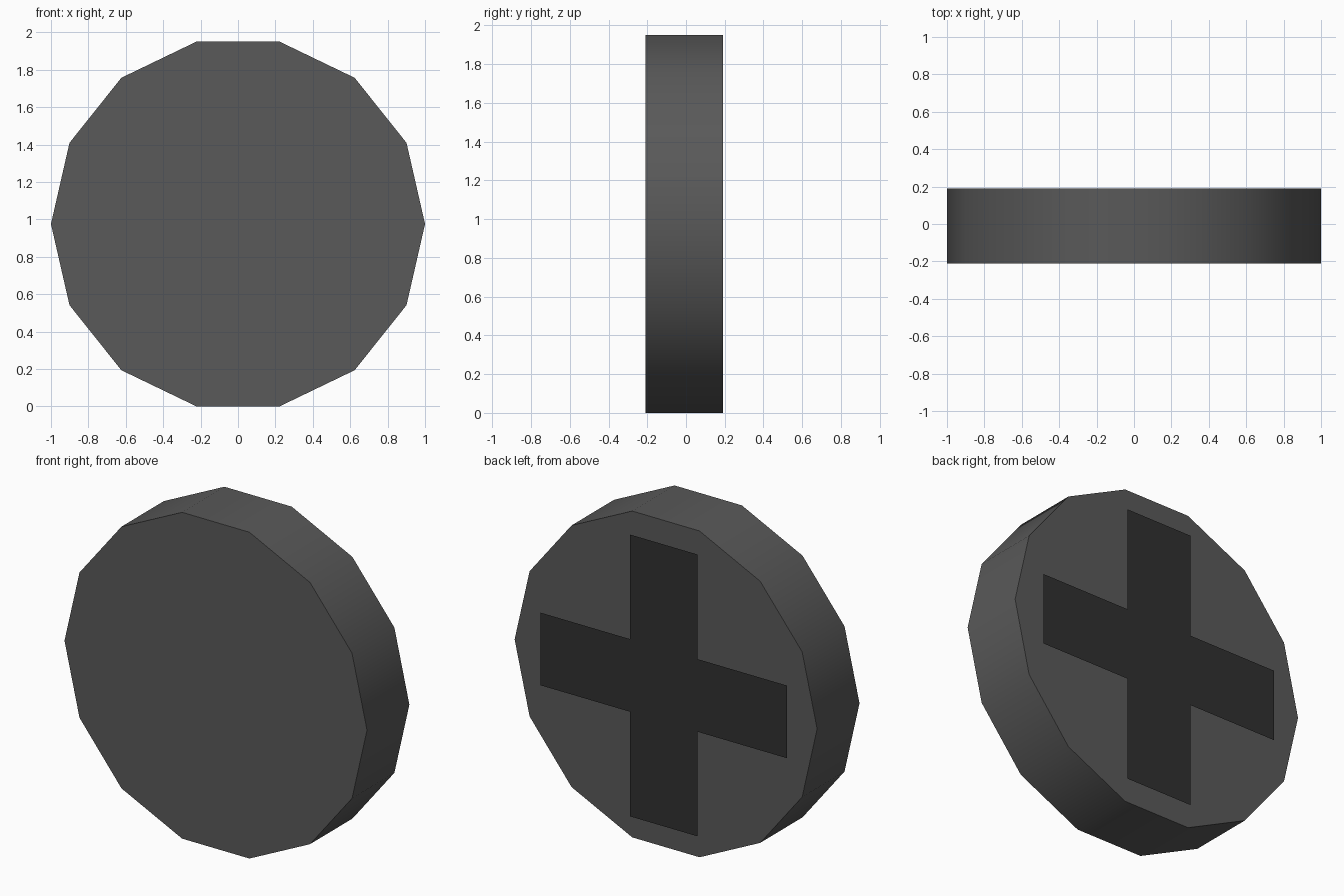
import bpy, bmesh, math

if "Cube" in bpy.data.objects:
    bpy.data.objects.remove(bpy.data.objects["Cube"])

SIDES, MID_Z = 14, 0.975


def paint(obj, name, value):
    mat = bpy.data.materials.new(name)
    mat.diffuse_color = (value, value, value, 1)
    mat.use_nodes = True
    mat.node_tree.nodes["Principled BSDF"].inputs["Base Color"].default_value = mat.diffuse_color
    obj.data.materials.append(mat)


# Fourteen-sided disc, standing on a flat edge
bpy.ops.mesh.primitive_cylinder_add(
    vertices=SIDES, radius=1, depth=0.4,
    location=(0, -0.01, MID_Z), rotation=(math.pi / 2, 0, math.pi))
disc = bpy.context.object
disc.name = "wheel_disc"
bpy.ops.object.transform_apply(location=False, rotation=True, scale=True)
# Turn the polygon so that corners point to +x and -x
bm = bmesh.new()
bm.from_mesh(disc.data)
for v in bm.verts:
    a = math.atan2(v.co.z, v.co.x)
    step = math.tau / SIDES
    a = math.floor(a / step + 0.25) * step
    v.co.x, v.co.z = math.cos(a), math.sin(a)
bmesh.ops.recalc_face_normals(bm, faces=bm.faces)
bm.to_mesh(disc.data)
bm.free()
bpy.ops.object.shade_smooth_by_angle(angle=math.radians(30))
paint(disc, "dark_grey", 0.1)

# Thin flat cross just off the back face
w, h, ex, ez = 0.222, 0.217, 0.815, 0.842
quarter = [(ex, h), (w, h), (w, ez)]
outline = []
for sx, sz in ((1, 1), (-1, 1), (-1, -1), (1, -1)):
    pts = quarter if sx * sz > 0 else quarter[::-1]
    outline += [(sx * x, 0, sz * z) for x, z in pts]
mesh = bpy.data.meshes.new("back_cross")
mesh.from_pydata(outline[::-1], [], [list(range(12))])
cross = bpy.data.objects.new("back_cross", mesh)
cross.location = (0, 0.21, MID_Z)
bpy.context.collection.objects.link(cross)
paint(cross, "near_black", 0.03)
